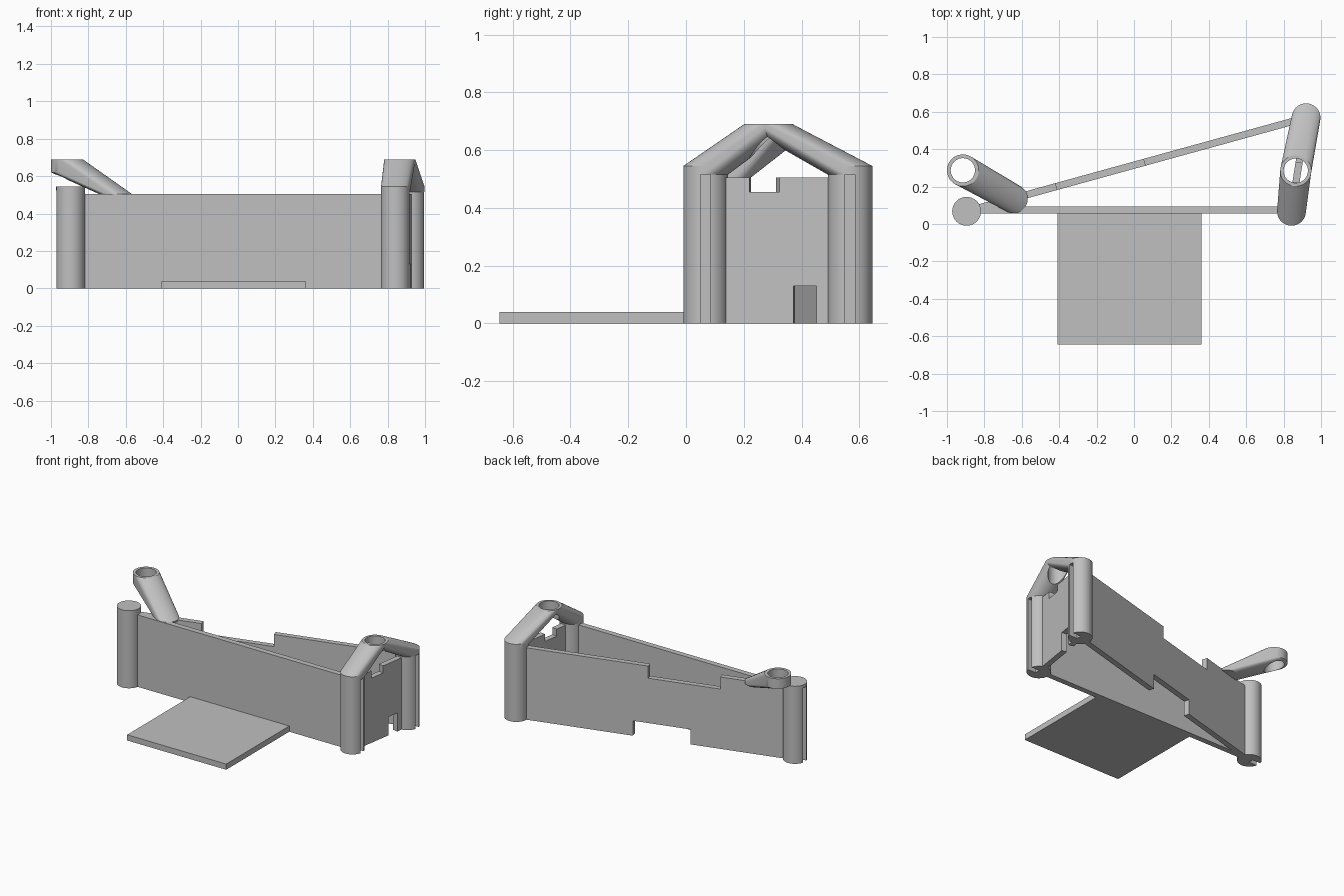
import bpy, bmesh, math
from mathutils import Vector, Matrix

cube = bpy.data.objects.get("Cube")
if cube:
    bpy.data.objects.remove(cube, do_unlink=True)

grey = bpy.data.materials.new("light_grey")
grey.use_nodes = True
COLOUR = (0.53, 0.53, 0.53, 1)
grey.diffuse_color = COLOUR
grey.node_tree.nodes["Principled BSDF"].inputs["Base Color"].default_value = COLOUR


def finish(name, bm):
    bmesh.ops.recalc_face_normals(bm, faces=bm.faces)
    mesh = bpy.data.meshes.new(name)
    bm.to_mesh(mesh)
    bm.free()
    mesh.materials.append(grey)
    obj = bpy.data.objects.new(name, mesh)
    bpy.context.collection.objects.link(obj)
    return obj


def select(obj):
    bpy.ops.object.select_all(action='DESELECT')
    obj.select_set(True)
    bpy.context.view_layer.objects.active = obj


def smooth(obj):
    select(obj)
    bpy.ops.object.shade_smooth_by_angle(angle=math.radians(30))


def combine(obj, other, operation):
    mod = obj.modifiers.new("combine", 'BOOLEAN')
    mod.operation, mod.solver, mod.object = operation, 'EXACT', other
    select(obj)
    bpy.ops.object.modifier_apply(modifier=mod.name)
    bpy.data.objects.remove(other, do_unlink=True)


def box(name, x0, x1, y0, y1, z0, z1):
    bm = bmesh.new()
    bmesh.ops.create_cube(bm, size=1)
    bmesh.ops.scale(bm, vec=(x1 - x0, y1 - y0, z1 - z0), verts=bm.verts)
    bmesh.ops.translate(bm, vec=((x0 + x1) / 2, (y0 + y1) / 2, (z0 + z1) / 2), verts=bm.verts)
    return finish(name, bm)


def hull(name, *discs, sides=48):
    """Convex skin around discs given as (x, y, radius, bottom, top)."""
    bm = bmesh.new()
    for x, y, r, z0, z1 in discs:
        for i in range(sides):
            a = math.tau * i / sides
            for z in (z0, z1):
                bm.verts.new((x + r * math.cos(a), y + r * math.sin(a), z))
    result = bmesh.ops.convex_hull(bm, input=bm.verts)
    loose = {v for v in result["geom_interior"] + result["geom_unused"]
             if isinstance(v, bmesh.types.BMVert)}
    bmesh.ops.delete(bm, geom=list(loose), context='VERTS')
    bmesh.ops.dissolve_limit(bm, angle_limit=math.radians(0.5), verts=bm.verts, edges=bm.edges)
    return finish(name, bm)


def wall(name, start, end, thick, profile):
    """Upright plate whose (distance, height) outline runs from start to end."""
    run = Vector((end[0] - start[0], end[1] - start[1], 0)).normalized()
    side = Vector((-run.y, run.x, 0))
    base = Vector((start[0], start[1], 0)) - side * thick / 2
    bm = bmesh.new()
    face = bm.faces.new([bm.verts.new(base + run * s + Vector((0, 0, z))) for s, z in profile])
    grown = bmesh.ops.extrude_face_region(bm, geom=[face])["geom"]
    moved = [v for v in grown if isinstance(v, bmesh.types.BMVert)]
    bmesh.ops.translate(bm, vec=side * thick, verts=moved)
    return finish(name, bm)


def notched(s0, s1, low, high, height=0.505):
    """Plate outline with one notch (from, to, z) below and one above."""
    return [(s0, 0), (low[0], 0), (low[0], low[2]), (low[1], low[2]), (low[1], 0), (s1, 0),
            (s1, height), (high[1], height), (high[1], high[2]),
            (high[0], high[2]), (high[0], height), (s0, height)]


# Corner towers, each with a blind slot on its outer side
R, TOP = 0.077, 0.545
LEFT, FRONT, BACK = (-0.895, 0.068), (0.842, 0.068), (0.92, 0.568)
for name, (x, y), out in (("left_tower", LEFT, -1), ("front_right_tower", FRONT, 1),
                          ("back_right_tower", BACK, 1)):
    tower = hull(name, (x, y, R, 0, TOP))
    x0, x1 = sorted((x + out * 0.012, x + out * 0.1))
    slot = box("slot_cutter", x0, x1, y - 0.0175, y + 0.0175, -0.1, 0.523)
    combine(tower, slot, 'DIFFERENCE')
    smooth(tower)

# Walls between the towers
box("front_wall", LEFT[0] + 0.03, FRONT[0] - 0.03, 0.055, 0.094, 0, 0.505)
length = math.dist(LEFT, BACK)
along = length / (BACK[0] - LEFT[0])
at_x = lambda x: (x - LEFT[0]) * along
wall("back_wall", LEFT, BACK, 0.038,
     notched(0.04, length - 0.03, (at_x(-0.22), at_x(0.155), 0.105),
             (at_x(-0.415), at_x(0.055), 0.42)))
length = math.dist(FRONT, BACK)
at_y = lambda y: (y - FRONT[1]) * length / (BACK[1] - FRONT[1])
wall("side_wall", FRONT, BACK, 0.038,
     notched(0.03, length - 0.03, (at_y(0.375), at_y(0.455), 0.13),
             (at_y(0.222), at_y(0.327), 0.455)))

# Entrance platform
box("platform", -0.41, 0.36, -0.645, 0.056, 0, 0.04)

# Arch over the side wall with an open ring at its peak
peak = (0.865, 0.285, 0.083, 0.68, 0.69)
arch = hull("arch", (*FRONT, R, 0.515, TOP), peak)
combine(arch, hull("arch_back_arm", (*BACK, R, 0.515, TOP), peak), 'UNION')
combine(arch, hull("ring_cutter", (0.865, 0.285, 0.065, 0.3, 0.9)), 'DIFFERENCE')
smooth(arch)

# Leaning arm with an open ring at its upper end
arm = hull("leaning_arm", (-0.645, 0.135, R, 0.495, 0.505), (-0.915, 0.287, 0.085, 0.62, 0.69))
combine(arm, hull("ring_cutter", (-0.915, 0.287, 0.065, 0.3, 0.9)), 'DIFFERENCE')
smooth(arm)
